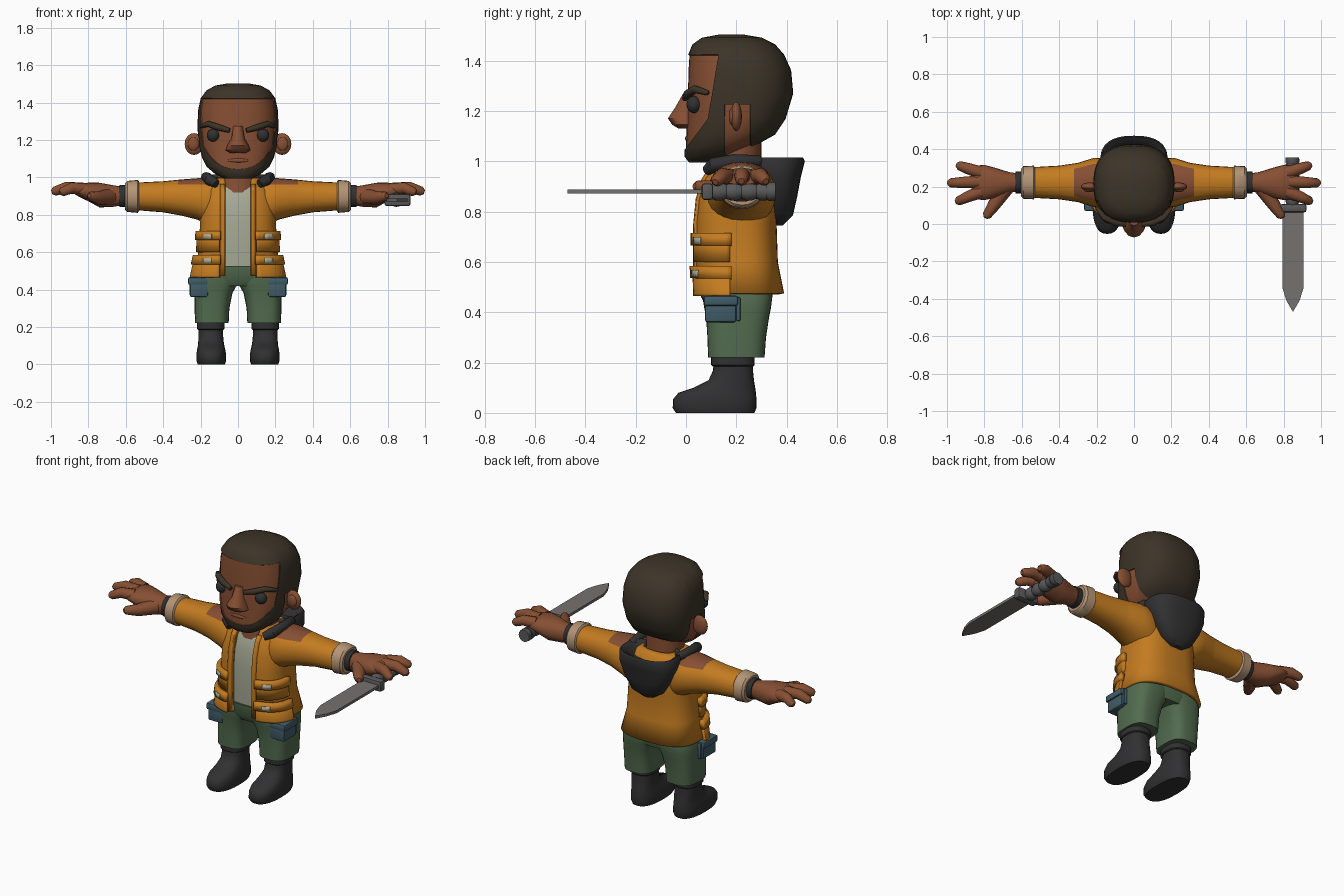
import bpy, bmesh, math
from mathutils import Vector, Matrix

cube = bpy.data.objects.get("Cube")
if cube:
    bpy.data.objects.remove(cube, do_unlink=True)


def material(name, r, g, b):
    m = bpy.data.materials.new(name)
    m.use_nodes = True
    m.diffuse_color = (r, g, b, 1)
    m.node_tree.nodes["Principled BSDF"].inputs["Base Color"].default_value = (r, g, b, 1)
    return m


ORANGE = material("jacket orange", 0.55, 0.2, 0.015)
SKIN = material("brown skin", 0.24, 0.078, 0.033)
HAIR = material("dark hair", 0.046, 0.034, 0.021)
BLACK = material("soft black", 0.03, 0.03, 0.032)
GREEN = material("trouser green", 0.085, 0.15, 0.078)
SHIRT = material("pale shirt", 0.38, 0.4, 0.3)
BEIGE = material("cuff beige", 0.46, 0.3, 0.18)
BLUE = material("pouch blue", 0.053, 0.11, 0.14)
STEEL = material("blade steel", 0.18, 0.165, 0.155)
GREY = material("grip grey", 0.1, 0.1, 0.1)


def make(name, bm, mats, mirror=False, angle=40, thick=0):
    me = bpy.data.meshes.new(name)
    bm.to_mesh(me)
    bm.free()
    for m in mats if isinstance(mats, (list, tuple)) else [mats]:
        me.materials.append(m)
    me.shade_smooth()
    me.set_sharp_from_angle(angle=math.radians(angle))
    ob = bpy.data.objects.new(name, me)
    bpy.context.collection.objects.link(ob)
    if thick:
        s = ob.modifiers.new("thickness", "SOLIDIFY")
        s.thickness, s.offset = thick, -1
    if mirror:
        ob.modifiers.new("mirror", "MIRROR")
    return ob


def ell(c, u, v, p=2.0, n=24):
    """Superellipse ring around c spanned by u and v."""
    def f(t):
        return math.copysign(abs(t) ** (2 / p), t)
    return [c + u * f(math.cos(a)) + v * f(math.sin(a))
            for a in (2 * math.pi * k / n for k in range(n))]


def zr(z, x0, x1, y0, y1, p=2.5, n=32):
    return ell(Vector(((x0 + x1) / 2, (y0 + y1) / 2, z)),
               Vector(((x1 - x0) / 2, 0, 0)), Vector((0, (y1 - y0) / 2, 0)), p, n)


def xr(x, cy, cz, ry, rz, p=2.2):
    return ell(Vector((x, cy, cz)), Vector((0, ry, 0)), Vector((0, 0, rz)), p)


def loft(rings, caps=True):
    bm = bmesh.new()
    rows = [[bm.verts.new(c) for c in r] for r in rings]
    n = len(rows[0])
    for a, b in zip(rows, rows[1:]):
        for i in range(n):
            j = (i + 1) % n
            bm.faces.new((a[i], a[j], b[j], b[i]))
    if caps:
        bm.faces.new(rows[0][::-1])
        bm.faces.new(rows[-1])
        bmesh.ops.recalc_face_normals(bm, faces=bm.faces)
    return bm


def cut(bm, co, no, clear=False):
    bmesh.ops.bisect_plane(bm, geom=bm.verts[:] + bm.edges[:] + bm.faces[:], dist=1e-5,
                           plane_co=co, plane_no=no, clear_outer=clear)


def tube(name, pts, radii, mat, mirror=False, rounded=True, n=12):
    pts = [Vector(p) for p in pts]
    radii = list(radii)
    if rounded:
        pts.append(pts[-1] + (pts[-1] - pts[-2]).normalized() * radii[-1] * 0.6)
        radii.append(radii[-1] * 0.5)
    rings = []
    for i, p in enumerate(pts):
        t = (pts[min(i + 1, len(pts) - 1)] - pts[max(i - 1, 0)]).normalized()
        u = t.cross(Vector((0, 0, 1))).normalized()
        rings.append(ell(p, u * radii[i], u.cross(t) * radii[i], 2, n))
    return make(name, loft(rings), mat, mirror)


def box(name, lo, hi, mat, mirror=False, bevel=0.01):
    bm = bmesh.new()
    lo, hi = Vector(lo), Vector(hi)
    bmesh.ops.create_cube(bm, size=1, matrix=Matrix.Translation((lo + hi) / 2)
                          @ Matrix.Diagonal((*(hi - lo), 1)))
    bmesh.ops.bevel(bm, geom=bm.edges[:], offset=bevel, segments=2, profile=0.5, affect='EDGES')
    return make(name, bm, mat, mirror)


def ball(name, loc, scale, mat, mirror=False):
    bm = bmesh.new()
    bmesh.ops.create_uvsphere(bm, u_segments=20, v_segments=12, radius=1,
                              matrix=Matrix.Translation(loc) @ Matrix.Diagonal((*scale, 1)))
    return make(name, bm, mat, mirror)


# Head with hair, beard and skin regions
HEAD = [(1.0, .075, .015, .13), (1.02, .115, 0, .19), (1.06, .163, 0, .26), (1.11, .188, .002, .35),
        (1.17, .204, .005, .39), (1.27, .211, .008, .42), (1.36, .207, .01, .412),
        (1.42, .194, .014, .385), (1.46, .165, .03, .35), (1.485, .12, .065, .3), (1.497, .05, .13, .23)]
bm = loft([zr(z, -w, w, a, b, 2.5, 40) for z, w, a, b in HEAD])
for co, no in [((0, 0, 1.42), (0, 0, 1)), ((0, .13, 1.42), (0, 1, -.16)), ((0, 0, 1.045), (0, -1.39, 1)),
               ((0, .155, 0), (0, 1, 0)), ((0, .255, 0), (0, 1, 0)), ((0, 0, 1.225), (0, 0, 1))]:
    cut(bm, co, no)
hair = []
for f in bm.faces:
    c = f.calc_center_median()
    face = c.z < 1.42 and c.y < .13 + (c.z - 1.42) * .16 and c.z > 1.045 + c.y * 1.39
    ear = .155 < c.y < .255 and c.z < 1.225
    if not (face or ear):
        f.material_index = 1
        hair.append(f)
bm.normal_update()
new = bmesh.ops.extrude_face_region(bm, geom=hair)["geom"]
bm.normal_update()
for v in [g for g in new if isinstance(g, bmesh.types.BMVert)]:
    v.co += v.normal * 0.006
make("head", bm, [SKIN, HAIR])

# Face features
make("nose", loft([zr(1.13, -.045, .045, -.03, .06, 2, 12), zr(1.145, -.066, .066, -.055, .06, 2, 12),
                   zr(1.17, -.058, .058, -.072, .06, 2, 12), zr(1.21, -.035, .035, -.045, .06, 2, 12),
                   zr(1.275, -.028, .028, -.008, .06, 2, 12)]), SKIN)
ball("lips", (0, .008, 1.09), (.06, .012, .012), SKIN)
ball("eye", (.133, .032, 1.225), (.034, .03, .034), BLACK, True)
tube("brow", [(.045, -.004, 1.25), (.1, .006, 1.266), (.16, .035, 1.286), (.198, .085, 1.272)],
     [.012, .017, .016, .01], HAIR, True)
ball("ear", (.235, .2, 1.178), (.05, .022, .058), SKIN, True)
ball("ear_inner", (.238, .184, 1.178), (.03, .014, .036), SKIN, True)
make("neck", loft([zr(.92, -.11, .11, .09, .3, 2), zr(1.1, -.11, .11, .11, .3, 2)]), SKIN)

# Open jacket, shirt and everything that follows the jacket's shape
COAT = [(.475, .24, .04, .39), (.6, .212, .035, .365), (.75, .203, .035, .36), (.85, .203, .045, .368),
        (.93, .185, .068, .36), (.98, .145, .1, .335), (1.0, .11, .12, .31)]


def coat(z, g=0.0):
    for a, b in zip(COAT, COAT[1:]):
        if z <= b[0]:
            break
    t = (z - a[0]) / (b[0] - a[0])
    w, y0, y1 = (a[i] + (b[i] - a[i]) * t for i in (1, 2, 3))
    return zr(z, -w - g, w + g, y0 - g, y1 + g, 2.7, 48)


def patch(name, z0, z1, x0, x1, ymax, g, thick, mat):
    """Mirrored curved panel lying on the jacket."""
    zs = [z0] + [c[0] for c in COAT if z0 < c[0] < z1] + [z1]
    bm = loft([coat(z, g) for z in zs], False)
    cut(bm, (x0, 0, 0), (-1, 0, 0), True)
    cut(bm, (x1, 0, 0), (1, 0, 0), True)
    cut(bm, (0, ymax, 0), (0, 1, 0), True)
    make(name, bm, mat, True, 35, thick)


bm = loft([coat(c[0]) for c in COAT], False)
for s in (-1, 1):
    cut(bm, (s * .072, 0, 0), (1, 0, 0))
gap = [f for f in bm.faces if abs(f.calc_center_median().x) < .072 and f.calc_center_median().y < .2]
bmesh.ops.delete(bm, geom=gap, context='FACES')
make("jacket", bm, ORANGE, thick=.022)
make("shirt", loft([coat(z, -.028) for z in (.5, .6, .75, .85, .93, .98)]), SHIRT)
patch("jacket_placket", .475, .965, .07, .095, .2, .01, .02, ORANGE)
for name, z0, z1, g in (("upper", .6, .71, .014), ("lower", .465, .58, .018)):
    patch(name + "_pocket", z0, z1, .1, 1, .175, g, .03, ORANGE)
    patch(name + "_pocket_flap", z1 - .045, z1 + .004, .094, 1, .18, g + .009, .03, ORANGE)
    patch(name + "_pocket_tag", z1 - .04, z1 - .012, .142, .187, .2, g + .014, .007, SHIRT)

# Sleeves with shoulder patches, cuffs and wrist bands
bm = loft([xr(.1, .22, .865, .12, .13), xr(.16, .22, .87, .135, .128), xr(.22, .222, .885, .13, .11),
           xr(.3, .222, .892, .105, .097), xr(.4, .222, .896, .09, .083), xr(.54, .222, .898, .082, .074)])
cut(bm, (.32, 0, 0), (1, 0, 0))
cut(bm, (0, 0, .962), (0, 0, 1))
for f in bm.faces:
    c = f.calc_center_median()
    f.material_index = int(c.x < .32 and c.z > .962)
make("sleeve", bm, [ORANGE, SKIN], True)
make("cuff", loft([xr(.528, .222, .898, .08, .078), xr(.536, .222, .898, .09, .088),
                   xr(.592, .222, .898, .087, .083), xr(.603, .222, .898, .075, .072)]), BEIGE, True)
make("wrist_band", loft([xr(.59, .222, .9, .058, .058), xr(.634, .222, .9, .058, .06)]), BLACK, True)

# Hands
make("palm", loft([xr(.62, .222, .9, .048, .05), xr(.67, .222, .9, .056, .058), xr(.74, .22, .905, .08, .066),
                   xr(.8, .222, .922, .094, .05), xr(.85, .222, .928, .09, .032),
                   xr(.87, .222, .928, .07, .02)]), SKIN, True)
for name, path in (("back_finger", [(.82, .275, .935), (.89, .297, .943), (.935, .313, .925)]),
                   ("middle_finger", [(.83, .225, .938), (.92, .222, .946), (.982, .22, .925)]),
                   ("front_finger", [(.82, .172, .935), (.89, .145, .943), (.94, .122, .922)])):
    tube(name, path, [.034, .03, .024], SKIN, True)
tube("thumb", [(.69, .19, .895), (.75, .1, .89), (.787, .045, .9)], [.045, .034, .024], SKIN, True)

# Hood and collar
make("hood", loft([zr(.745, -.04, .04, .31, .385), zr(.785, -.1, .1, .3, .425), zr(.86, -.145, .145, .29, .442),
                   zr(.94, -.178, .178, .26, .457), zr(1.0, -.18, .18, .21, .472), zr(1.015, -.17, .17, .22, .465),
                   zr(1.0, -.145, .145, .235, .44), zr(.95, -.12, .12, .25, .41)]), BLACK)
tube("collar", [(.115, .085, .965), (.15, .11, .985), (.17, .19, 1.0), (.16, .29, 1.0)],
     [.022, .03, .028, .024], BLACK, True)

# Trousers and thigh pouches
make("hips", loft([zr(.42, -.19, .19, .085, .33), zr(.46, -.212, .212, .06, .343), zr(.525, -.2, .2, .055, .345)]), GREEN)
make("trouser_leg", loft([zr(.22, .05, .23, .088, .312, 3), zr(.3, .046, .232, .085, .318, 3),
                          zr(.38, .03, .232, .08, .33, 3), zr(.42, .008, .232, .072, .338, 3),
                          zr(.46, -.01, .23, .065, .343, 3), zr(.52, 0, .205, .065, .34, 3)]), GREEN, True)
box("thigh_pouch", (.16, .075, .36), (.258, .2, .455), BLUE, True)
box("thigh_pouch_flap", (.158, .07, .425), (.267, .207, .466), BLUE, True)
box("thigh_pouch_strap", (.2, .2, .365), (.25, .216, .46), BLUE, True, .005)

# Boots
make("boot", loft([zr(0, .07, .215, -.04, .272), zr(.02, .063, .222, -.053, .28), zr(.055, .064, .222, -.051, .28),
                   zr(.08, .068, .219, -.03, .278), zr(.1, .073, .214, .03, .275), zr(.13, .078, .212, .09, .27),
                   zr(.17, .08, .212, .108, .266), zr(.24, .08, .212, .11, .266)]), BLACK, True)
make("boot_cuff", loft([zr(.185, .078, .214, .106, .268), zr(.19, .072, .22, .1, .273),
                        zr(.222, .072, .22, .1, .273)]), BLACK, True)

# Knife held in the left hand
bm = bmesh.new()
outline = [(.793, .09), (.793, -.34), (.815, -.41), (.85, -.47), (.885, -.41), (.907, -.34), (.907, .09)]
base = bm.faces.new([bm.verts.new((x, y, .872)) for x, y in outline])
up = bmesh.ops.extrude_face_region(bm, geom=[base], use_keep_orig=True)["geom"]
bmesh.ops.translate(bm, vec=(0, 0, .016), verts=[g for g in up if isinstance(g, bmesh.types.BMVert)])
bmesh.ops.recalc_face_normals(bm, faces=bm.faces)
make("knife_blade", bm, STEEL, angle=25)
box("knife_guard", (.783, .062, .846), (.922, .108, .912), GREY, False, .012)
ys = [.1 + .02 * i for i in range(12)]
tube("knife_grip", [(.847, y, .88) for y in ys], [.037 if i % 3 else .029 for i in range(12)], GREY, rounded=False, n=16)
tube("knife_pommel", [(.847, .318, .88), (.847, .33, .88), (.847, .355, .88)], [.03, .038, .036], GREY, rounded=False, n=16)
